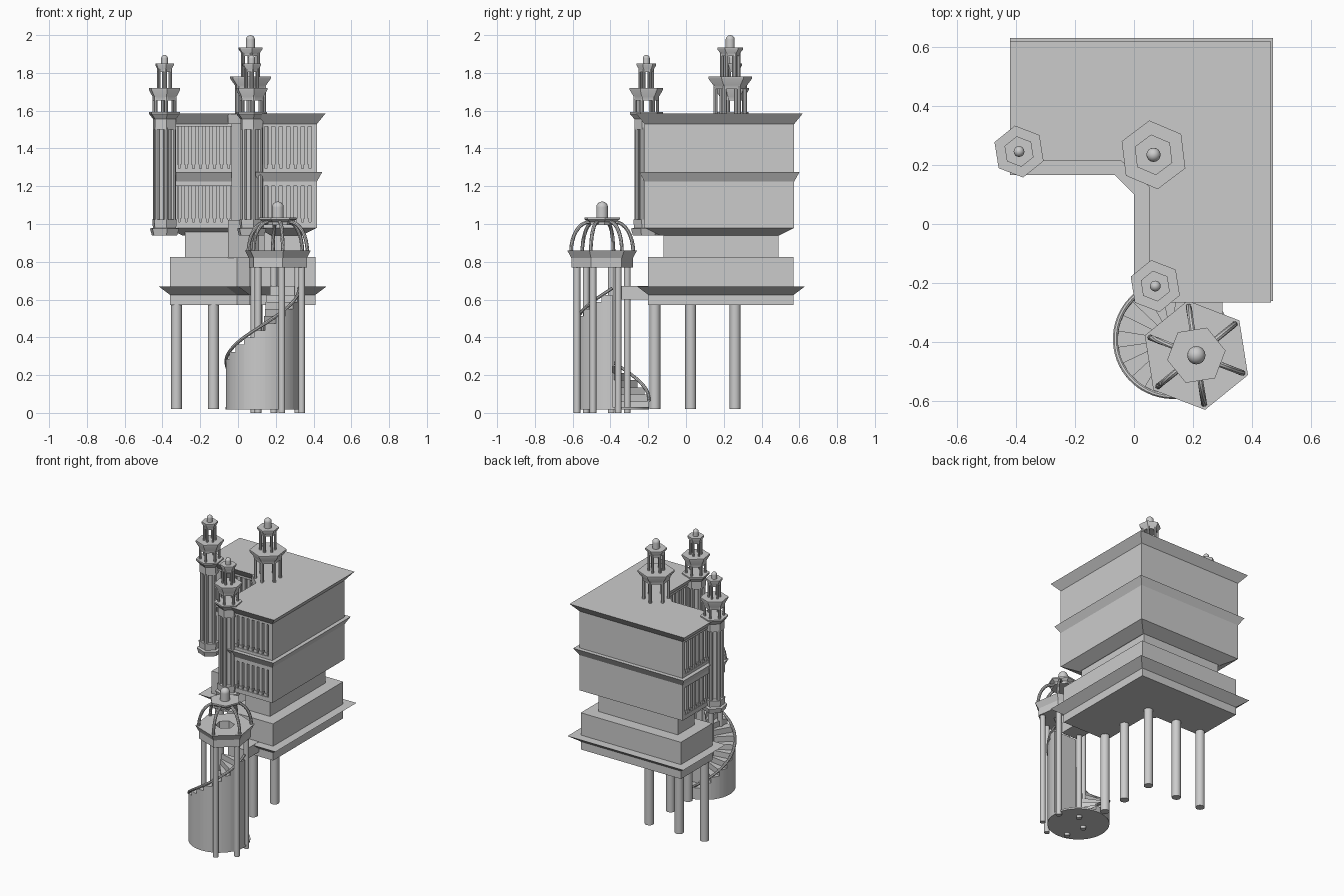
import bpy, bmesh
from math import sin, cos, pi, radians
from mathutils import Matrix, Vector

if "Cube" in bpy.data.objects:
    bpy.data.objects.remove(bpy.data.objects["Cube"])


def finish(bm, name, smooth=False):
    bmesh.ops.recalc_face_normals(bm, faces=bm.faces)
    me = bpy.data.meshes.new(name)
    bm.to_mesh(me)
    bm.free()
    ob = bpy.data.objects.new(name, me)
    bpy.context.collection.objects.link(ob)
    if smooth:
        bpy.ops.object.select_all(action='DESELECT')
        ob.select_set(True)
        bpy.context.view_layer.objects.active = ob
        bpy.ops.object.shade_smooth_by_angle(angle=radians(35))
    return ob


def loft(bm, rings):
    """Skin a stack of equal-length rings and cap both ends."""
    vs = [[bm.verts.new(p) for p in r] for r in rings]
    n = len(vs[0])
    for a, b in zip(vs, vs[1:]):
        for i in range(n):
            bm.faces.new((a[i], a[(i + 1) % n], b[(i + 1) % n], b[i]))
    bm.faces.new(vs[0][::-1])
    bm.faces.new(vs[-1])


def turned(bm, x, y, profile, n=6, a=0.0):
    """Stack of (radius, z) rings around a vertical axis; a in degrees."""
    loft(bm, [[(x + r * cos(radians(a) + 2 * pi * i / n), y + r * sin(radians(a) + 2 * pi * i / n), z)
               for i in range(n)] for r, z in profile])


def posts(bm, x, y, R, r, z0, z1, a, n=8):
    for i in range(6):
        t = radians(a + 60 * i)
        turned(bm, x + R * cos(t), y + R * sin(t), [(r, z0), (r, z1)], n)


def box(bm, x0, x1, y0, y1, z0, z1):
    loft(bm, [[(x0, y0, z), (x1, y0, z), (x1, y1, z), (x0, y1, z)] for z in (z0, z1)])


def ball(bm, x, y, z, r):
    bmesh.ops.create_uvsphere(bm, u_segments=16, v_segments=8, radius=r,
                              matrix=Matrix.Translation((x, y, z)))


def tube(bm, path, r, n=6):
    rings = []
    for i, p in enumerate(path):
        d = (path[min(i + 1, len(path) - 1)] - path[max(i - 1, 0)]).normalized()
        u = d.cross(Vector((0.31, 0.17, 0.93))).normalized()
        w = d.cross(u)
        rings.append([p + r * (cos(2 * pi * k / n) * u + sin(2 * pi * k / n) * w) for k in range(n)])
    loft(bm, rings)


def ell(name, dims, levels):
    """L-shaped storey with a chamfered inner corner; levels are (outward offset, z)."""
    x0, x1, y0, y1, ix, iy, c = dims
    bm = bmesh.new()
    loft(bm, [[(x0 - o, iy - o, z), (ix - o - c, iy - o, z), (ix - o, iy - o - c, z), (ix - o, y0 - o, z),
               (x1 + o, y0 - o, z), (x1 + o, y1 + o, z), (x0 - o, y1 + o, z)] for o, z in levels])
    finish(bm, name)


LOW = (-.36, .41, -.20, .57, .06, .225, .065)
UP = (-.375, .418, -.22, .573, .095, .26, .08)
CORE = (-.315, .40, -.16, .555, .155, .32, .08)

# storeys from bottom to top
ell("lower_storey", LOW, [(0, .57), (0, .625), (.06, .67), (0, .67), (0, .825)])
ell("setback_storey", LOW, [(-.08, .82), (-.08, .96)])
ell("upper_floor", UP, [(-.08, .94), (0, .98), (0, 1.01)])
ell("upper_core", CORE, [(0, 1.0), (0, 1.54)])
ell("middle_cornice", UP, [(0, 1.20), (0, 1.225), (.028, 1.275), (0, 1.275), (0, 1.295)])
ell("roof", UP, [(0, 1.515), (0, 1.53), (.045, 1.585)])

# plain outer walls
bm = bmesh.new()
box(bm, .39, .418, -.22, .573, .985, 1.53)
box(bm, -.375, .418, .545, .573, .985, 1.53)
finish(bm, "outer_walls")

# loggia pillars along the wing ends and the courtyard faces
bm = bmesh.new()
runs = [((-.33, .278), (-.03, .278), 9), ((.113, .13), (.113, -.15), 8),
        ((.13, -.203), (.40, -.203), 8), ((-.358, .30), (-.358, .55), 7)]
for (ax, ay), (bx, by), n in runs:
    for i in range(n):
        t = i / (n - 1)
        x, y = ax + (bx - ax) * t, ay + (by - ay) * t
        for z0, z1 in ((1.005, 1.205), (1.29, 1.52)):
            box(bm, x - .014, x + .014, y - .014, y + .014, z0, z0 + .025)
            box(bm, x - .010, x + .010, y - .010, y + .010, z0 + .02, z1)
finish(bm, "loggia_pillars")

# angled corner bay in the courtyard
bm = bmesh.new()
for hl, hd, z0, z1 in ((.075, .04, .82, 1.02), (.06, .03, 1.02, 1.53), (.075, .04, 1.53, 1.583)):
    u, v = Vector((.73, -.68, 0)), Vector((.68, .73, 0))
    c = Vector((.03, .20, 0))
    loft(bm, [[c + u * hl * i + v * hd * j + Vector((0, 0, z))
               for i, j in ((-1, -1), (1, -1), (1, 1), (-1, 1))] for z in (z0, z1)])
finish(bm, "corner_bay")

# ground columns
bm = bmesh.new()
for x, y in ((-.325, .26), (-.13, .26), (.10, .26), (.10, .025), (.10, -.165)):
    turned(bm, x, y, [(.029, .02), (.029, .58)], 20)
finish(bm, "ground_columns", True)


def lantern(bm, x, y, a, z, s, h1, h2, top):
    """Two open hexagonal stages with flared rims and a round finial."""
    posts(bm, x, y, .078 * s, .011 * s, z, z + h1, a)
    z1 = z + h1
    turned(bm, x, y, [(.088 * s, z1 - .02), (.09 * s, z1), (.117 * s, z1 + .035), (.117 * s, z1 + .045)], 6, a)
    z2 = z1 + .04 + h2
    posts(bm, x, y, .046 * s, .009 * s, z1 + .04, z2, a)
    turned(bm, x, y, [(.052 * s, z2 - .015), (.053 * s, z2), (.069 * s, z2 + .02), (.069 * s, z2 + .03)], 6, a)
    r = .024 * s
    turned(bm, x, y, [(r, z2 + .02), (r, top - r)], 16)
    ball(bm, x, y, top - r, r)


# roof lantern
bm = bmesh.new()
lantern(bm, .066, .234, 37, 1.58, 1.0, .155, .13, 2.0)
finish(bm, "roof_lantern", True)

# corner turrets
for name, x, y, a in (("left_turret", -.389, .245, 39), ("front_turret", .072, -.21, 39)):
    bm = bmesh.new()
    turned(bm, x, y, [(.072, .94), (.082, .975), (.066, .98), (.07, 1.025)], 6, a)
    turned(bm, x, y, [(.04, 1.0), (.04, 1.52)], 6, a)
    posts(bm, x, y, .05, .013, 1.02, 1.51, a)
    turned(bm, x, y, [(.064, 1.50), (.064, 1.555), (.088, 1.583), (.088, 1.593)], 6, a)
    lantern(bm, x, y, a, 1.59, .76, .085, .105, 1.895)
    finish(bm, name, True)

# domed pavilion
px, py, pa = .211, -.444, 39
bm = bmesh.new()
posts(bm, px, py, .135, .018, 0, .79, pa, 14)
finish(bm, "pavilion_posts", True)
bm = bmesh.new()
prof = [(.06, .77), (.165, .77), (.165, .82), (.187, .86), (.06, .86), (.06, .77)]
rings = [[(px + r * cos(radians(pa + 60 * i)), py + r * sin(radians(pa + 60 * i)), z) for r, z in prof[:-1]]
         for i in range(6)]
vs = [[bm.verts.new(p) for p in r] for r in rings]
for i in range(6):
    for k in range(5):
        bm.faces.new((vs[i][k], vs[(i + 1) % 6][k], vs[(i + 1) % 6][(k + 1) % 5], vs[i][(k + 1) % 5]))
finish(bm, "pavilion_ring")
bm = bmesh.new()
for i in range(6):
    t = radians(pa + 60 * i)
    path = []
    for k in range(9):
        q = k / 8 * pi / 2
        R = .07 + .097 * cos(q)
        path.append(Vector((px + R * cos(t), py + R * sin(t), .85 + .16 * sin(q))))
    tube(bm, path, .010, 8)
finish(bm, "dome_ribs", True)
bm = bmesh.new()
turned(bm, px, py, [(.078, .995), (.08, 1.01), (.10, 1.025), (.10, 1.035)], 6, 9)
turned(bm, px, py, [(.031, 1.03), (.031, 1.088)], 16)
ball(bm, px, py, 1.088, .031)
finish(bm, "dome_cap", True)

# spiral stair with solid steps
sx, sy, N = .13, -.39, 16


def on_stair(r, t, z):
    return Vector((sx + r * cos(t), sy + r * sin(t), z))


bm = bmesh.new()
turned(bm, sx, sy, [(.195, .018), (.195, .03)], 40)
for i in range(N):
    t0 = radians(85 + 275 * i / N)
    t1 = radians(85 + 275 * (i + 1) / N)
    h = .06 + .565 * i / (N - 1)
    loft(bm, [[on_stair(.02, t0, z)] + [on_stair(.195, t0 + (t1 - t0) * k / 3, z) for k in range(4)]
              + [on_stair(.02, t1, z)] for z in (.02, h)])
finish(bm, "stair_steps", True)
bm = bmesh.new()
tube(bm, [on_stair(.193, radians(85 + 275 * k / 48), .065 + .595 * k / 48) for k in range(49)], .009, 8)
finish(bm, "stair_rail", True)
bm = bmesh.new()
box(bm, .17, .30, -.35, -.19, .60, .672)
finish(bm, "stair_landing")
